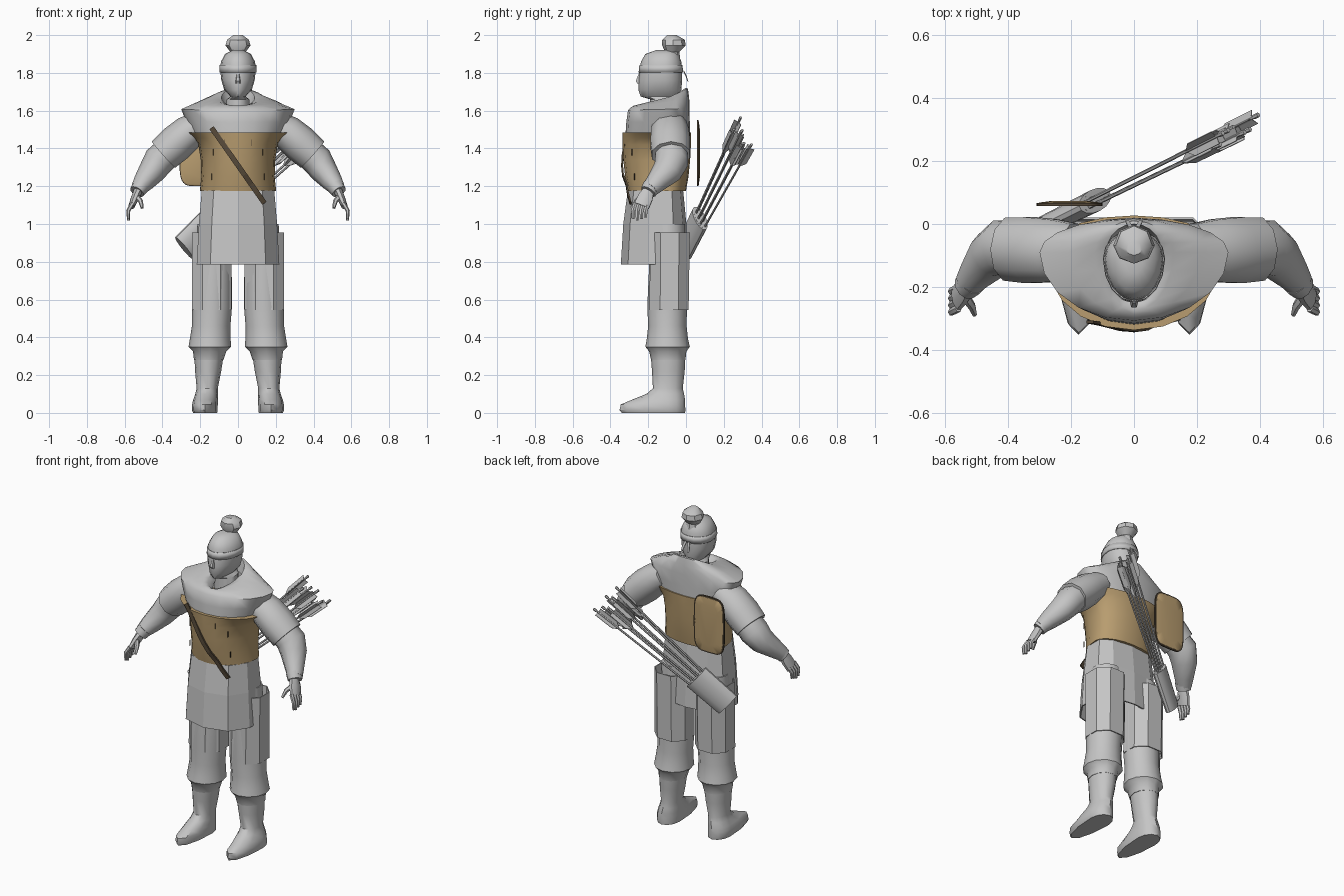
import bpy, bmesh, math
from mathutils import Vector


def material(name, rgb):
    m = bpy.data.materials.new(name)
    m.diffuse_color = (*rgb, 1)
    return m


GREY = material("cloth_grey", (0.56, 0.56, 0.56))
TAN = material("tan_leather", (0.48, 0.335, 0.16))
DARK = material("dark_strap", (0.09, 0.065, 0.04))


def skin(name, rings, mat=GREY, caps=True, angle=40, closed=True, solid=0):
    """Join rings of points with quads into one object."""
    bm = bmesh.new()
    loops = [[bm.verts.new(p) for p in r] for r in rings]
    n = len(loops[0])
    for a, b in zip(loops, loops[1:]):
        for i in range(n if closed else n - 1):
            j = (i + 1) % n
            bm.faces.new((a[i], a[j], b[j], b[i]))
    if caps:
        bm.faces.new(loops[0])
        bm.faces.new(loops[-1])
    bmesh.ops.recalc_face_normals(bm, faces=bm.faces)
    me = bpy.data.meshes.new(name)
    bm.to_mesh(me)
    bm.free()
    me.materials.append(mat)
    ob = bpy.data.objects.new(name, me)
    bpy.context.collection.objects.link(ob)
    if solid:
        ob.modifiers.new("thickness", 'SOLIDIFY').thickness = solid
    if angle:
        bpy.context.view_layer.objects.active = ob
        ob.select_set(True)
        bpy.ops.object.shade_smooth_by_angle(angle=math.radians(angle))
        ob.select_set(False)
    return ob


def level(x, y, z, rx, rf, rb, tilt=0, n=16, power=2.0, turn=0.0):
    """Horizontal ring with separate front and back depth; tilt lifts the back."""
    pts = []
    for i in range(n):
        a = 2 * math.pi * (i + turn) / n
        c, s = math.cos(a), math.sin(a)
        px = math.copysign(abs(c) ** (2 / power), c) * rx
        k = math.copysign(abs(s) ** (2 / power), s)
        pts.append((x + px, y + k * (rb if s > 0 else rf), z + tilt * k))
    return pts


def tube(name, path, ref=(0, 1, 0), n=8, **kw):
    """Sweep an ellipse along (point, radius along ref, other radius)."""
    pts = [Vector(p[0]) for p in path]
    rings = []
    for i, (_, ru, rv) in enumerate(path):
        d = (pts[min(i + 1, len(pts) - 1)] - pts[max(i - 1, 0)]).normalized()
        u = Vector(ref)
        u = (u - d * u.dot(d)).normalized()
        v = d.cross(u)
        rings.append([pts[i] + u * ru * math.cos(2 * math.pi * (k + .5) / n)
                      + v * rv * math.sin(2 * math.pi * (k + .5) / n) for k in range(n)])
    return skin(name, rings, **kw)


# Head, nose, headband and topknot
skin("head", [level(0, -.11, *r) for r in (
    (1.56, .065, .08, .07), (1.66, .06, .08, .075), (1.675, .04, .13, .08),
    (1.71, .073, .142, .085), (1.76, .088, .143, .09), (1.82, .095, .135, .09),
    (1.86, .09, .128, .085), (1.90, .068, .105, .07), (1.92, .03, .05, .05))])
skin("nose", [level(0, -.24, *r, n=6) for r in (
    (1.745, .016, .022, .02), (1.757, .016, .030, .02), (1.80, .008, .010, .02))])
skin("headband", [level(0, -.11, *r) for r in (
    (1.802, .099, .141, .094), (1.842, .097, .137, .092))], caps=False, solid=.004)
skin("topknot", [level(0, *r, n=8) for r in (
    (-.075, 1.87, .05, .05, .045), (-.075, 1.91, .04, .035, .04),
    (-.068, 1.945, .066, .058, .066), (-.068, 1.975, .058, .058, .062),
    (-.08, 2.0, .025, .02, .03))])
for s in (1, -1):
    tube("headband_tail", [((s * .010, -.012, 1.81), .003, .010),
                           ((s * .018, .002, 1.78), .003, .010),
                           ((s * .022, .010, 1.755), .003, .007)], n=4)

# Shoulder yoke with raised collar, sloping down to the chest
skin("shoulder_yoke", [level(0, -.09, *r, power=p, n=20) for *r, p in (
    (1.61, .07, .12, .075, .03, 2), (1.67, .088, .165, .09, .05, 2),
    (1.672, .125, .185, .10, .045, 2), (1.645, .21, .198, .107, .025, 2),
    (1.608, .30, .217, .108, .005, 2), (1.54, .275, .226, .11, 0, 2),
    (1.47, .24, .23, .11, 0, 2.1))], caps=False, angle=60)

# Chest wrap
skin("chest_armor", [level(0, -.1, *r, n=20, power=2.1) for r in (
    (1.175, .202, .208, .10), (1.25, .194, .222, .113), (1.34, .197, .232, .122),
    (1.42, .21, .236, .126), (1.455, .24, .237, .127), (1.485, .28, .237, .127))], TAN)


def chest_y(x, z):
    """Front depth of the chest, and of the flared skirt below it."""
    rx, rf = .205 + max(0, z - 1.42) * .9, .237 - .2 * max(0, 1.27 - z)
    y = -.1 - rf * (1 - abs(x / rx) ** 2.1) ** (1 / 2.1)
    return y - .018 if z < 1.21 else y


# Thin lacing dashes on the front of the wrap
for s in (1, -1):
    for x, z in ((.07, 1.43), (.13, 1.38), (.14, 1.25)):
        y = chest_y(x, z) + .002
        tube("lacing", [((s * x, y, z - .018), .004, .002), ((s * x, y, z + .018), .004, .002)],
             n=4, mat=DARK, angle=0)

# Diagonal strap that follows the chest and hangs over the skirt
strap = []
for i in range(9):
    t = i / 8
    x, z = -.14 + .28 * t, 1.51 - .40 * t
    y = chest_y(x, z) - (.02 if t == 1 else 0)
    strap.append([(x - .011, y + .003, z - .008), (x - .011, y - .006, z - .008),
                  (x + .011, y - .006, z + .008), (x + .011, y + .003, z + .008)])
skin("diagonal_strap", strap, DARK, angle=0)

# Faceted skirt
skin("skirt", [level(0, -.11, *r, n=10, power=2.4, turn=.5) for r in (
    (1.178, .200, .198, .095), (1.0, .216, .222, .112), (.785, .228, .235, .12))],
    caps=False, angle=0, solid=.008)

for s in (1, -1):
    # Thigh guards, trousers gathered below the knee, and boots
    skin("thigh_guard", [level(s * .14, -.087, *r, n=8, power=2.3, turn=.5) for r in (
        (.955, .112, .108, .115), (.545, .112, .115, .108))], caps=False, angle=0, solid=.006)
    skin("trouser_leg", [level(s * x, -.095, *r, n=12) for x, *r in (
        (.125, 1.0, .09, .09, .09), (.138, .56, .106, .110, .10), (.142, .46, .102, .105, .098),
        (.147, .39, .108, .113, .106), (.149, .35, .113, .12, .115),
        (.150, .325, .088, .100, .097), (.155, .28, .078, .09, .092))])
    skin("boot", [level(s * x, -.095, *r, n=12) for x, *r in (
        (.152, .34, .081, .094, .094), (.158, .22, .069, .085, .088),
        (.163, .13, .056, .080, .078), (.166, .10, .060, .115, .085),
        (.172, .07, .065, .19, .09), (.175, .045, .068, .25, .09),
        (.176, .015, .068, .257, .092), (.174, 0, .064, .245, .09))])

    # Wide upper sleeve, forearm sleeve and cuff
    def arm(name, path, **kw):
        tube(name, [((s * p[0], p[1], p[2]), ru, rv) for p, ru, rv in path], **kw)

    arm("upper_sleeve", [((.19, -.085, 1.53), .09, .075), ((.26, -.085, 1.485), .105, .093),
                         ((.33, -.083, 1.425), .11, .099), ((.395, -.08, 1.367), .105, .093)], n=10)
    arm("forearm_sleeve", [((.35, -.08, 1.40), .085, .08), ((.42, -.075, 1.335), .092, .083),
                           ((.455, -.10, 1.28), .08, .073), ((.50, -.155, 1.222), .058, .056),
                           ((.528, -.19, 1.185), .046, .042)], n=10)
    arm("cuff", [((.515, -.18, 1.20), .050, .046), ((.535, -.20, 1.17), .044, .04)], n=10)

    # Hand with thumb and fingers
    arm("palm", [((.525, -.195, 1.185), .03, .025), ((.545, -.215, 1.14), .043, .022),
                 ((.563, -.235, 1.095), .044, .018)])
    for k in range(4):
        y = -.268 + .022 * k
        arm("finger", [((.558, y, 1.11), .013, .012), ((.581, y - .012, 1.07), .012, .011),
                       ((.580, y - .012, 1.018 + .008 * abs(k - 1)), .008, .007)], n=6)
    arm("thumb", [((.54, -.225, 1.15), .017, .015), ((.515, -.262, 1.12), .014, .013),
                  ((.507, -.288, 1.085), .008, .008)], n=6)


# Woven back pad: rounded plate with dark rim
def pad_ring(y, grow):
    return [(p[0], y, p[1] + 1.375) for p in
            level(-.205, 0, 0, .105 + grow, .175 + grow, .175 + grow, n=28, power=4.5)]


skin("back_pad", [pad_ring(.058, -.010), pad_ring(.062, -.003), pad_ring(.068, -.008),
                  pad_ring(.073, -.045)], TAN)
skin("back_pad_rim", [pad_ring(.058, -.004), pad_ring(.058, 0), pad_ring(.067, 0),
                      pad_ring(.067, -.008)], DARK, caps=False)

# Flat slung quiver, wide in the upright plane
BASE = Vector((-.285, -.005, .872))
D = Vector((.66, .325, .65)).normalized()
U = Vector((-.9, -.46, 1))
U = (U - D * U.dot(D)).normalized()
V = D.cross(U)
tube("quiver", [(BASE, .078, .032), (BASE + D * .24, .082, .036),
                (BASE + D * .241, .070, .028), (BASE + D * .20, .066, .024)], ref=U, n=14)

# Fan of arrows with three vanes each
for k in range(7):
    f = (k - 3) / 3
    row = .009 if k % 2 else -.009
    start = BASE + D * .1 + U * .05 * f + V * row
    end = BASE + D * (.93 - .03 * (k % 3)) + U * .095 * f + V * row * 1.6
    d = (end - start).normalized()
    tube("arrow_shaft", [(start, .006, .006), (end, .006, .006)], ref=U, n=6)
    tube("arrow_nock", [(end - d * .012, .008, .008), (end + d * .008, .008, .008)], ref=U, n=6)
    for j in range(3):
        a = 2 * math.pi * (j / 3 + k / 7)
        side = U * math.cos(a) + V * math.sin(a)
        skin("arrow_vane", [[end - d * .18, end - d * .025],
                            [end - d * .14 + side * .027, end - d * .02 + side * .027]],
             caps=False, closed=False, angle=0, solid=.003)
